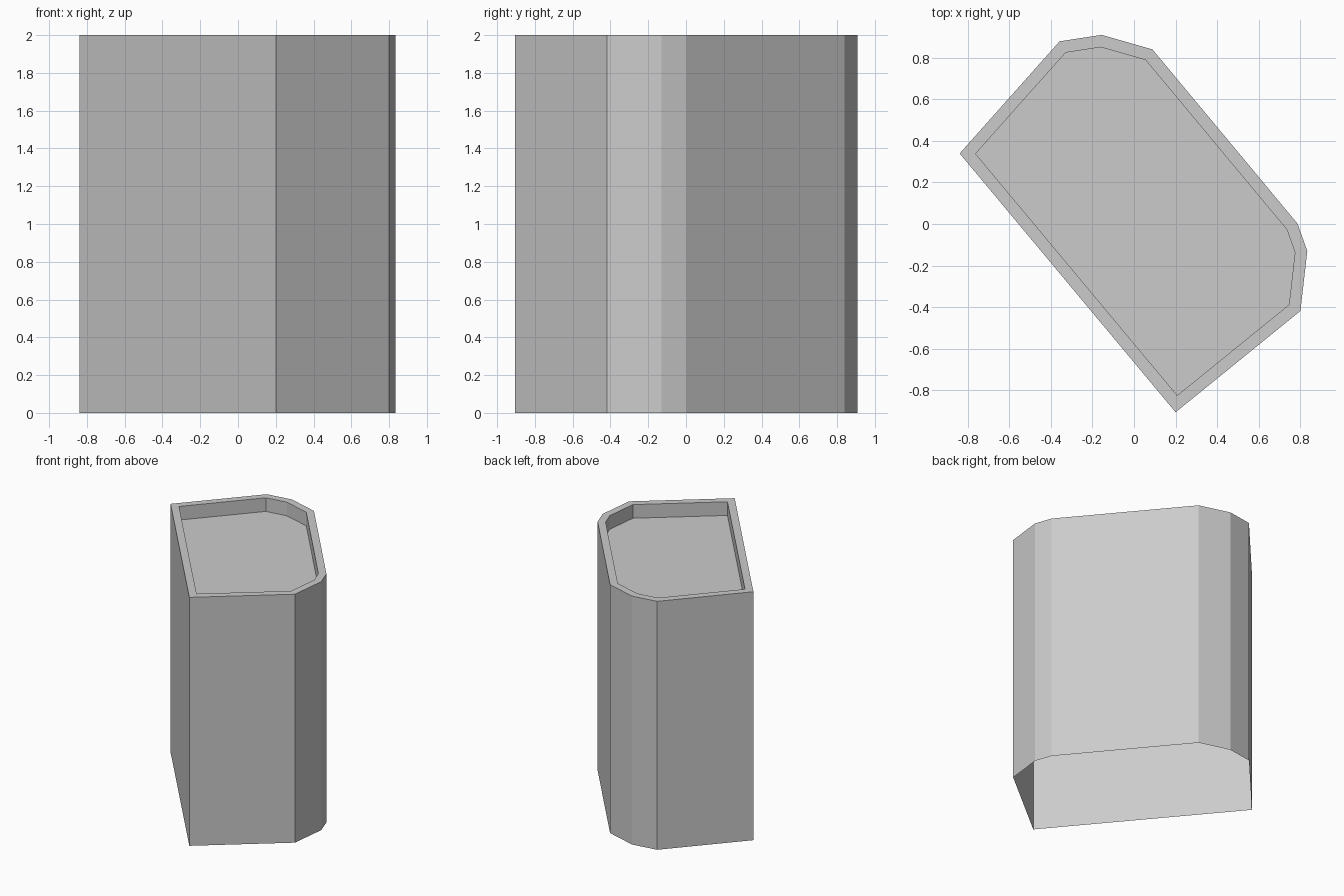
import bpy
import bmesh

cube = bpy.data.objects.get("Cube")
if cube:
    bpy.data.objects.remove(cube, do_unlink=True)

HEIGHT = 2.0
RIM_WIDTH = 0.058
RECESS_DEPTH = 0.11

# Footprint, counter-clockwise from the front corner
FOOTPRINT = [(0.20, -0.905), (0.80, -0.418), (0.833, -0.13), (0.786, 0.002),
             (0.089, 0.839), (-0.156, 0.909), (-0.358, 0.878), (-0.838, 0.339)]

grey = bpy.data.materials.new("light grey")
grey.use_nodes = True
colour = (0.6, 0.6, 0.6, 1.0)
grey.diffuse_color = colour
grey.node_tree.nodes["Principled BSDF"].inputs["Base Color"].default_value = colour

bm = bmesh.new()

# Outer walls, open at the bottom
base = bm.faces.new([bm.verts.new((x, y, 0)) for x, y in FOOTPRINT])
extruded = bmesh.ops.extrude_face_region(bm, geom=[base])["geom"]
roof = next(g for g in extruded if isinstance(g, bmesh.types.BMFace))
bmesh.ops.translate(bm, vec=(0, 0, HEIGHT), verts=roof.verts[:])
if base.is_valid:
    bmesh.ops.delete(bm, geom=[base], context="FACES_ONLY")
bm.normal_update()

# Parapet rim around the roof
bmesh.ops.inset_region(bm, faces=[roof], thickness=RIM_WIDTH,
                       use_even_offset=True, use_boundary=True)

# Recessed roof floor with parapet inner walls
extruded = bmesh.ops.extrude_face_region(bm, geom=[roof])["geom"]
floor = next(g for g in extruded if isinstance(g, bmesh.types.BMFace))
bmesh.ops.translate(bm, vec=(0, 0, -RECESS_DEPTH), verts=floor.verts[:])
if roof.is_valid:
    bmesh.ops.delete(bm, geom=[roof], context="FACES_ONLY")

bmesh.ops.recalc_face_normals(bm, faces=bm.faces[:])
# Keep the shell facing outwards
bm.normal_update()
if floor.normal.z < 0:
    bmesh.ops.reverse_faces(bm, faces=bm.faces[:])

mesh = bpy.data.meshes.new("building_shell")
bm.to_mesh(mesh)
bm.free()
mesh.materials.append(grey)
building = bpy.data.objects.new("building_shell", mesh)
bpy.context.collection.objects.link(building)
